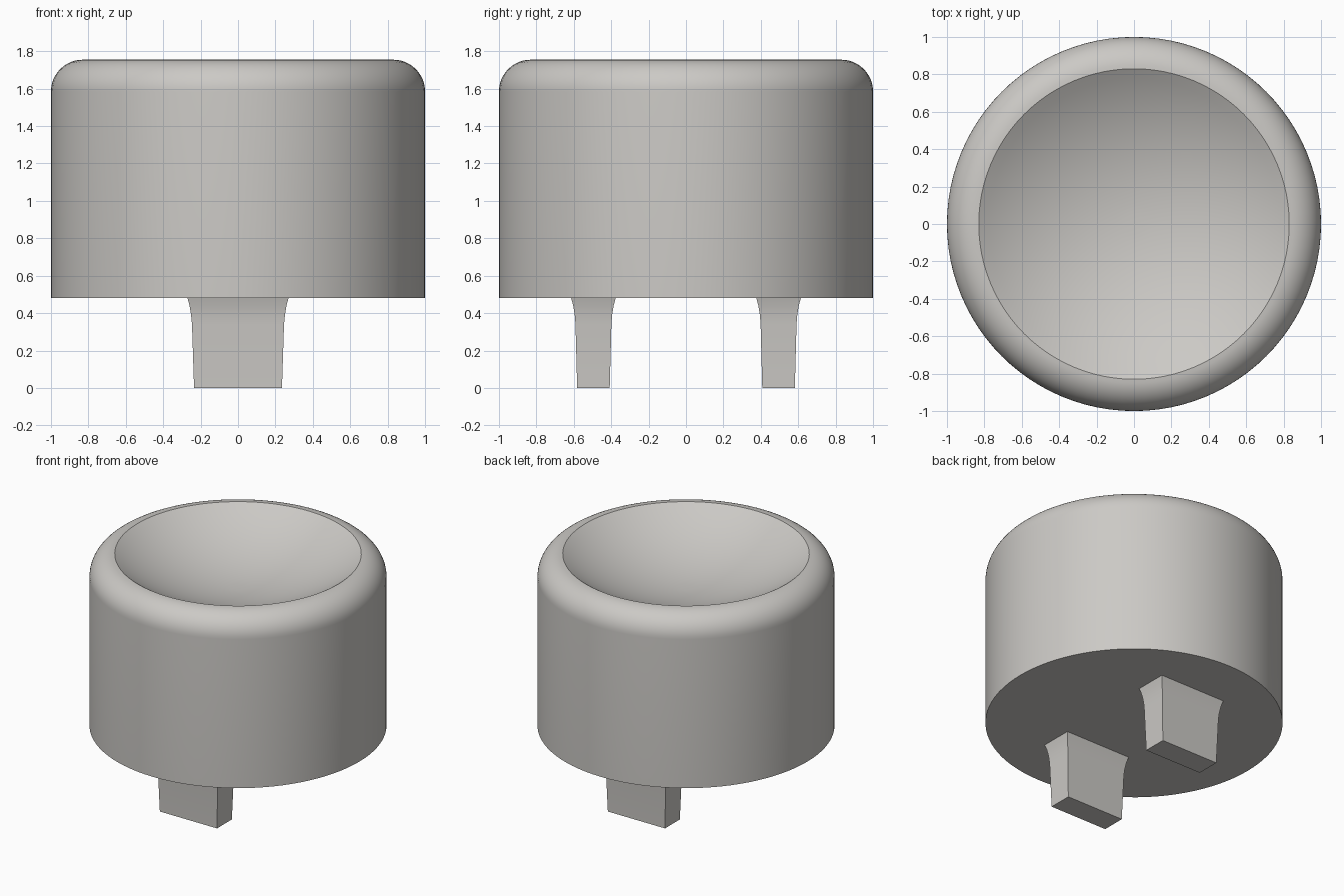
import bpy, bmesh, math

cube = bpy.data.objects.get("Cube")
if cube:
    bpy.data.objects.remove(cube)

# One warm light grey for the whole model
grey = bpy.data.materials.new("warm_grey")
grey.use_nodes = True
colour = (0.6, 0.585, 0.56, 1)
grey.diffuse_color = colour
grey.node_tree.nodes["Principled BSDF"].inputs["Base Color"].default_value = colour

R, RIM, BASE, TOP, DEPTH = 1.0, 0.83, 0.48, 1.755, 0.25
SIDES = 96


def finish(name, bm, angle):
    bmesh.ops.recalc_face_normals(bm, faces=bm.faces)
    mesh = bpy.data.meshes.new(name)
    bm.to_mesh(mesh)
    bm.free()
    mesh.materials.append(grey)
    ob = bpy.data.objects.new(name, mesh)
    bpy.context.collection.objects.link(ob)
    bpy.ops.object.select_all(action="DESELECT")
    ob.select_set(True)
    bpy.context.view_layer.objects.active = ob
    bpy.ops.object.shade_smooth_by_angle(angle=math.radians(angle))
    return ob


def loft(bm, rings):
    """Bridge equal-length rings of points and cap both ends."""
    loops = [[bm.verts.new(p) for p in ring] for ring in rings]
    n = len(loops[0])
    for a, b in zip(loops, loops[1:]):
        for i in range(n):
            j = (i + 1) % n
            bm.faces.new((a[i], a[j], b[j], b[i]))
    bm.faces.new(loops[0])
    bm.faces.new(loops[-1])


# Cap body: straight wall, rounded shoulder, spherical dish
fillet = R - RIM
profile = [(R, BASE)]
for k in range(13):
    t = math.radians(90 * k / 12)
    profile.append((RIM + fillet * math.cos(t), TOP - fillet + fillet * math.sin(t)))
ball = (RIM ** 2 + DEPTH ** 2) / (2 * DEPTH)
for k in range(1, 16):
    r = RIM * (1 - k / 16)
    profile.append((r, TOP - DEPTH + ball - math.sqrt(ball ** 2 - r ** 2)))


def circle(r, z):
    return [(r * math.cos(2 * math.pi * i / SIDES),
             r * math.sin(2 * math.pi * i / SIDES), z) for i in range(SIDES)]


bm = bmesh.new()
loft(bm, [circle(r, z) for r, z in profile])
finish("cap_body", bm, 20)

# Two tapered stem prongs that flare where they meet the body
flare = [(0, 0.235, 0.087), (0.34, 0.246, 0.096), (0.39, 0.251, 0.1),
         (0.44, 0.259, 0.108), (BASE, 0.27, 0.119)]
for name, y in (("front_prong", -0.495), ("back_prong", 0.495)):
    bm = bmesh.new()
    loft(bm, [[(sx * w, y + sy * d, z) for sx, sy in ((-1, -1), (1, -1), (1, 1), (-1, 1))]
              for z, w, d in flare])
    finish(name, bm, 40)
